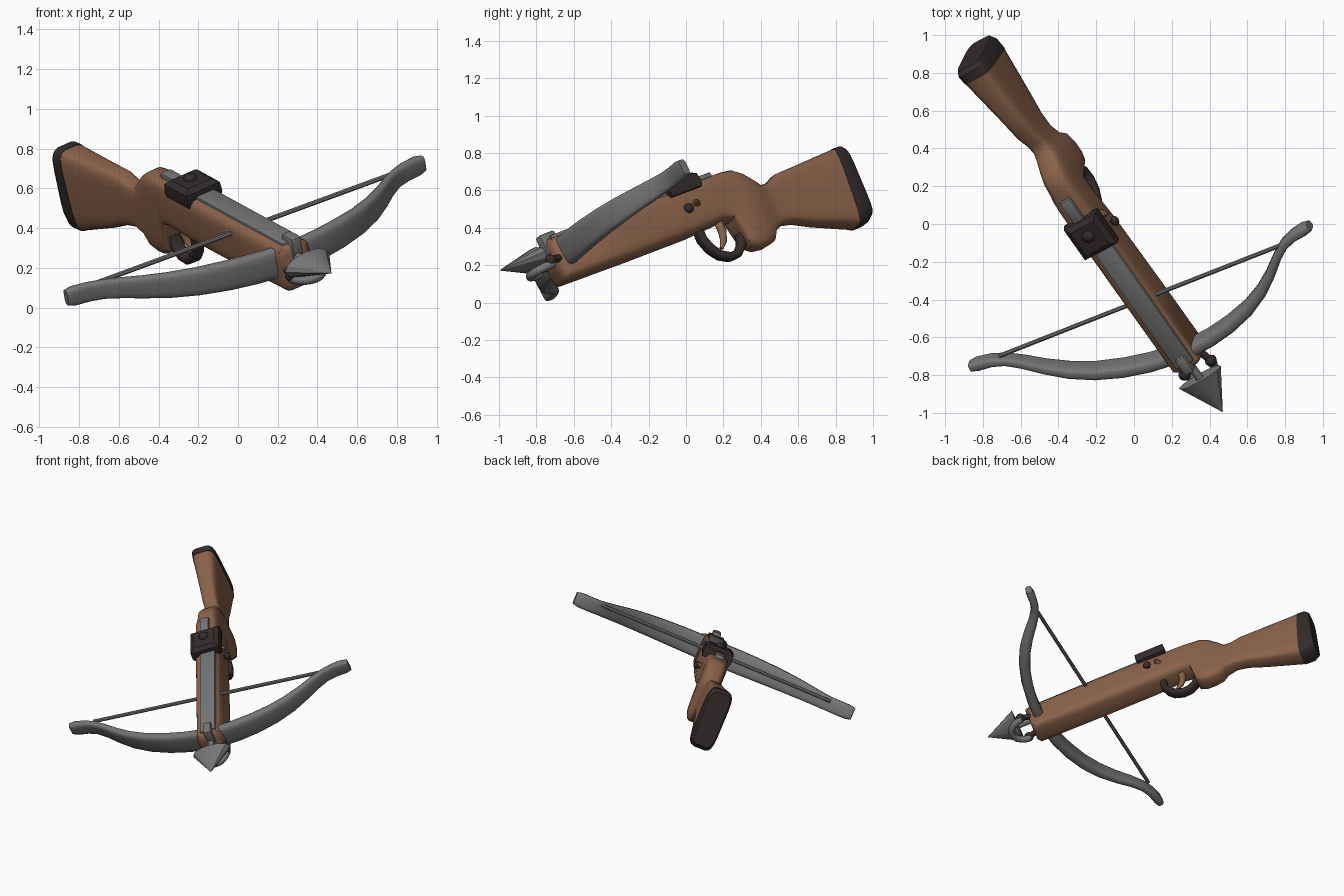
import bpy, bmesh, math
from mathutils import Vector, Matrix

if "Cube" in bpy.data.objects:
    bpy.data.objects.remove(bpy.data.objects["Cube"])

# tilted frame of the crossbow: local x = bow side, y = towards butt, z = up
B = Vector((-0.55, 0.78, 0.30)).normalized()
L = Vector((0.822, 0.440, 0.361))
L = (L - B * L.dot(B)).normalized()
U = L.cross(B)
M = Matrix((L, B, U)).transposed().to_4x4()


def mat(name, rgb):
    m = bpy.data.materials.new(name)
    m.diffuse_color = (*rgb, 1)
    m.use_nodes = True
    m.node_tree.nodes["Principled BSDF"].inputs["Base Color"].default_value = m.diffuse_color
    return m


wood = mat("brown wood", (0.26, 0.125, 0.068))
steel = mat("grey steel", (0.178, 0.178, 0.18))
dark = mat("dark metal", (0.034, 0.024, 0.025))


def finish(name, bm, material, angle=35):
    bmesh.ops.recalc_face_normals(bm, faces=bm.faces)
    bm.transform(M)
    me = bpy.data.meshes.new(name)
    bm.to_mesh(me)
    bm.free()
    me.materials.append(material)
    ob = bpy.data.objects.new(name, me)
    bpy.context.collection.objects.link(ob)
    bpy.ops.object.select_all(action='DESELECT')
    ob.select_set(True)
    bpy.context.view_layer.objects.active = ob
    bpy.ops.object.shade_smooth_by_angle(angle=math.radians(angle))
    return ob


def squircle(a, b, n=20, p=0.5):
    out = []
    for i in range(n):
        t = math.tau * (i + 0.5) / n
        c, s = math.cos(t), math.sin(t)
        out.append((a * math.copysign(abs(c) ** p, c), b * math.copysign(abs(s) ** p, s)))
    return out


def loft(name, rings, material, angle=35):
    bm = bmesh.new()
    vs = [[bm.verts.new(p) for p in r] for r in rings]
    n = len(rings[0])
    for r, q in zip(vs, vs[1:]):
        for i in range(n):
            j = (i + 1) % n
            bm.faces.new((r[i], r[j], q[j], q[i]))
    bm.faces.new(vs[0])
    bm.faces.new(vs[-1])
    return finish(name, bm, material, angle)


def section(b, l, lo, hi, hw, tilt):
    mid, h = (lo + hi) / 2, (hi - lo) / 2
    return [(l + x, b + tilt * (mid + z - 0.28), mid + z) for x, z in squircle(hw, h, 20, 0.42)]


def box(name, lo, hi, material, bevel=0.008):
    bm = bmesh.new()
    bmesh.ops.create_cube(bm, size=1)
    for v in bm.verts:
        v.co = [a + (c + 0.5) * (d - a) for a, c, d in zip(lo, v.co, hi)]
    bmesh.ops.bevel(bm, geom=bm.edges[:], offset=bevel, segments=2, affect='EDGES', profile=0.5)
    return finish(name, bm, material)


def ball(name, at, r, material, scale=(1, 1, 1)):
    bm = bmesh.new()
    bmesh.ops.create_uvsphere(bm, u_segments=16, v_segments=10, radius=r)
    bm.transform(Matrix.Translation(at) @ Matrix.Diagonal((*scale, 1)))
    return finish(name, bm, material)


def tube(name, pts, radii, material, n=10):
    pts = [Vector(p) for p in pts]
    rings = []
    side = None
    for i, p in enumerate(pts):
        d = (pts[min(i + 1, len(pts) - 1)] - pts[max(i - 1, 0)]).normalized()
        if side is None:
            side = d.orthogonal().normalized()
        side = (side - d * side.dot(d)).normalized()
        up = d.cross(side)
        rings.append([p + (side * math.cos(math.tau * k / n) + up * math.sin(math.tau * k / n)) * radii[i]
                      for k in range(n)])
    return loft(name, rings, material, 40)


# wooden stock: position, side offset, bottom, top, half width, lean
stock = [
    (-0.665, 0.006, 0.355, 0.560, 0.070, 0), (-0.645, 0.006, 0.333, 0.583, 0.091, 0),
    (-0.20, 0.002, 0.328, 0.583, 0.090, 0), (0.20, -0.002, 0.328, 0.583, 0.088, 0),
    (0.42, -0.005, 0.34, 0.588, 0.082, 0), (0.49, -0.005, 0.325, 0.588, 0.079, 0.05),
    (0.52, -0.003, 0.165, 0.588, 0.076, 0.12), (0.57, -0.002, 0.134, 0.580, 0.075, 0.15),
    (0.63, -0.002, 0.126, 0.542, 0.071, 0.15), (0.695, -0.005, 0.136, 0.480, 0.064, 0.15),
    (0.73, -0.012, 0.185, 0.448, 0.056, 0.15), (0.79, -0.018, 0.212, 0.448, 0.054, 0.1),
    (0.87, -0.026, 0.198, 0.478, 0.057, 0.05), (1.00, -0.038, 0.147, 0.484, 0.065, 0.1),
    (1.268, -0.063, 0.060, 0.498, 0.084, 0.15)]
loft("stock", [section(*s) for s in stock], wood, 50)

# dark butt plate
plate = [(1.266, -0.063, 0.058, 0.500, 0.086, 0.15), (1.327, -0.068, 0.060, 0.500, 0.087, 0.11),
         (1.360, -0.070, 0.088, 0.478, 0.074, 0.08)]
loft("butt_plate", [section(*s) for s in plate], dark)

# bow limbs: side distance, position, half height, half thickness
half = [(0.05, -0.590, 0.082, 0.036), (0.18, -0.577, 0.082, 0.036), (0.32, -0.547, 0.079, 0.036),
        (0.46, -0.500, 0.074, 0.034), (0.58, -0.438, 0.068, 0.031), (0.68, -0.366, 0.061, 0.027),
        (0.77, -0.290, 0.055, 0.024), (0.84, -0.241, 0.051, 0.024), (0.91, -0.214, 0.051, 0.026),
        (0.985, -0.202, 0.051, 0.029), (1.024, -0.198, 0.042, 0.022)]
bow = [(-l, b, h, t) for l, b, h, t in reversed(half)] + half
rings = []
for i, (l, b, h, t) in enumerate(bow):
    p, q = bow[max(i - 1, 0)], bow[min(i + 1, len(bow) - 1)]
    nx, ny = Vector((-(q[1] - p[1]), q[0] - p[0])).normalized()
    rings.append([(l + nx * x, b - 0.1 * l + ny * x, 0.481 + 0.025 * abs(l) + z)
                  for x, z in squircle(t, h, 16, 0.55)])
loft("bow", rings, steel, 45)

# bow string
tube("bow_string", [(-0.85, -0.115, 0.527), (0.85, -0.315, 0.527)], [0.0125, 0.0125], steel, 8)

# bolt track, front catch and rear sight
box("bolt_track", (-0.042, -0.63, 0.55), (0.070, 0.22, 0.594), steel)
box("front_catch", (-0.012, -0.678, 0.50), (0.046, -0.575, 0.620), steel, 0.012)
box("rear_sight", (-0.034, 0.36, 0.56), (0.030, 0.50, 0.612), steel)

# dark lock housing with knob on top
lock = [(0.100, 0.100, 0.545), (0.106, 0.106, 0.570), (0.102, 0.102, 0.618), (0.074, 0.076, 0.640)]
loft("lock_housing", [[(0.006 + x * w, 0.262 + y * d, z) for x, y in ((-1, -1), (1, -1), (1, 1), (-1, 1))]
                      for w, d, z in lock], dark, 20)
ball("lock_knob", (0.008, 0.275, 0.642), 0.034, dark, (1, 1, 0.7))

# side pins
tube("side_pin", [(0.06, 0.22, 0.455), (0.10, 0.22, 0.455)], [0.014, 0.014], dark)
ball("side_pin_head", (0.108, 0.22, 0.455), 0.028, dark, (0.7, 1, 1))
tube("side_peg", [(0.06, 0.30, 0.47), (0.112, 0.28, 0.475)], [0.032, 0.006], wood, 8)

# trigger guard and trigger
guard = [(0.285, 0.36), (0.278, 0.29), (0.297, 0.228), (0.335, 0.175), (0.390, 0.146),
         (0.445, 0.150), (0.488, 0.185), (0.515, 0.24)]
grings = []
for i, (b, u) in enumerate(guard):
    p, q = guard[max(i - 1, 0)], guard[min(i + 1, len(guard) - 1)]
    n = Vector((-(q[1] - p[1]), q[0] - p[0])).normalized()
    grings.append([(x - 0.008, b + n[0] * t, u + n[1] * t) for x, t in squircle(0.034, 0.023, 12, 0.6)])
loft("trigger_guard", grings, dark, 45)
tube("trigger", [(0, 0.42, 0.36), (0, 0.415, 0.29), (0, 0.395, 0.24), (0, 0.36, 0.205)],
     [0.026, 0.024, 0.019, 0.010], wood)

# bolt: shaft and flattened broad head
tube("bolt_shaft", [(0.01, -0.60, 0.515), (0.01, -0.77, 0.515)], [0.022, 0.022], steel)
head = [(0.135, 0.062, -0.757, 0.508), (0.002, 0.002, -0.98, 0.525)]
loft("bolt_head", [[(0.01 + a * math.cos(math.tau * k / 12), b, u + c * math.sin(math.tau * k / 12))
                    for k in range(12)] for a, c, b, u in head], steel, 30)

# stirrup loop under the bolt with dark lugs
arc = [math.pi * k / 10 for k in range(11)]
tube("stirrup", [(0.012 + 0.085 * math.cos(t), -0.71 - 0.105 * math.sin(t), 0.44) for t in arc],
     [0.023] * 11, steel)
for name, s in (("left", -1), ("right", 1)):
    tube(name + "_lug", [(0.012 + s * 0.06, -0.63, 0.46), (0.012 + s * 0.085, -0.72, 0.46)], [0.02] * 2, dark)
    ball(name + "_lug_end", (0.012 + s * 0.085, -0.72, 0.46), 0.032, dark)
